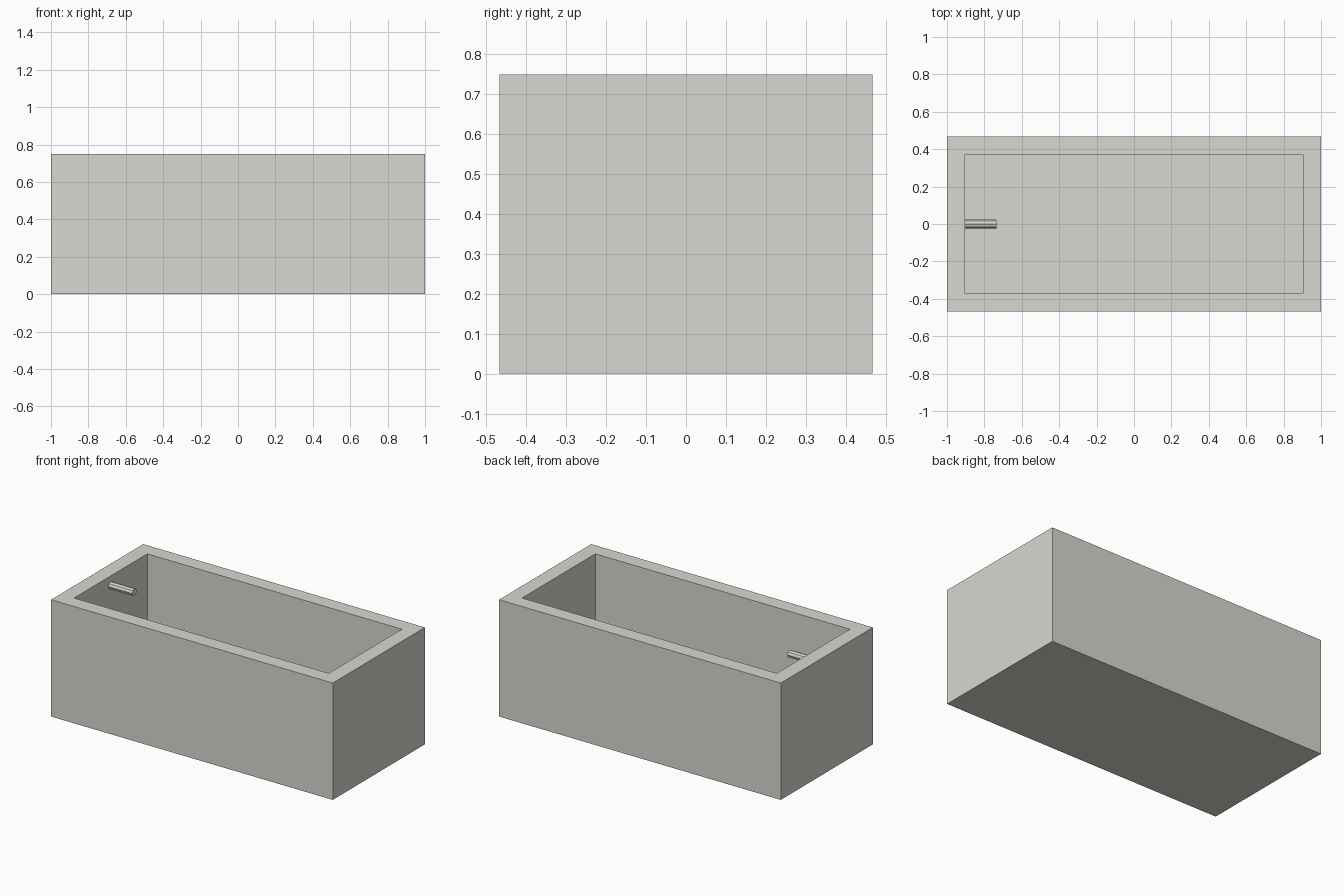
import bpy
import bmesh
from math import pi
from mathutils import Matrix, Vector

cube = bpy.data.objects.get("Cube")
if cube:
    bpy.data.objects.remove(cube, do_unlink=True)

LENGTH, WIDTH, HEIGHT = 2.0, 0.934, 0.75
WALL = 0.096
SPOUT_Z = 0.69


def make_material(name, color):
    mat = bpy.data.materials.new(name)
    mat.use_nodes = True
    mat.diffuse_color = color
    mat.node_tree.nodes["Principled BSDF"].inputs["Base Color"].default_value = color
    return mat


def finish(bm, name, mat):
    bmesh.ops.recalc_face_normals(bm, faces=bm.faces[:])
    mesh = bpy.data.meshes.new(name)
    bm.to_mesh(mesh)
    bm.free()
    mesh.materials.append(mat)
    obj = bpy.data.objects.new(name, mesh)
    bpy.context.collection.objects.link(obj)
    return obj


stone = make_material("warm grey", (0.69, 0.69, 0.64, 1))

# Basin: a box whose top is inset to a rim and pushed down to the floor
bm = bmesh.new()
bmesh.ops.create_cube(bm, size=1)
bmesh.ops.scale(bm, vec=(LENGTH, WIDTH, HEIGHT), verts=bm.verts[:])
bmesh.ops.translate(bm, vec=(0, 0, HEIGHT / 2), verts=bm.verts[:])
top = max(bm.faces, key=lambda f: f.calc_center_median().z)
bmesh.ops.inset_region(bm, faces=[top], thickness=WALL, use_even_offset=True)
well = bmesh.ops.extrude_face_region(bm, geom=[top])["geom"]
floor = [v for v in well if isinstance(v, bmesh.types.BMVert)]
bmesh.ops.translate(bm, vec=(0, 0, WALL - HEIGHT), verts=floor)
if top.is_valid:
    bmesh.ops.delete(bm, geom=[top], context="FACES_ONLY")
finish(bm, "basin", stone)

# Spout: a short eight-sided rod standing out of the right end wall
start, end = WALL - LENGTH / 2, -0.735
bm = bmesh.new()
bmesh.ops.create_cone(bm, cap_ends=True, segments=8, radius1=0.023,
                      radius2=0.023, depth=end - start)
bmesh.ops.transform(
    bm, verts=bm.verts[:],
    matrix=Matrix.Translation(Vector(((start + end) / 2, 0, SPOUT_Z)))
    @ Matrix.Rotation(pi / 2, 4, "Y"))
finish(bm, "spout", stone)
